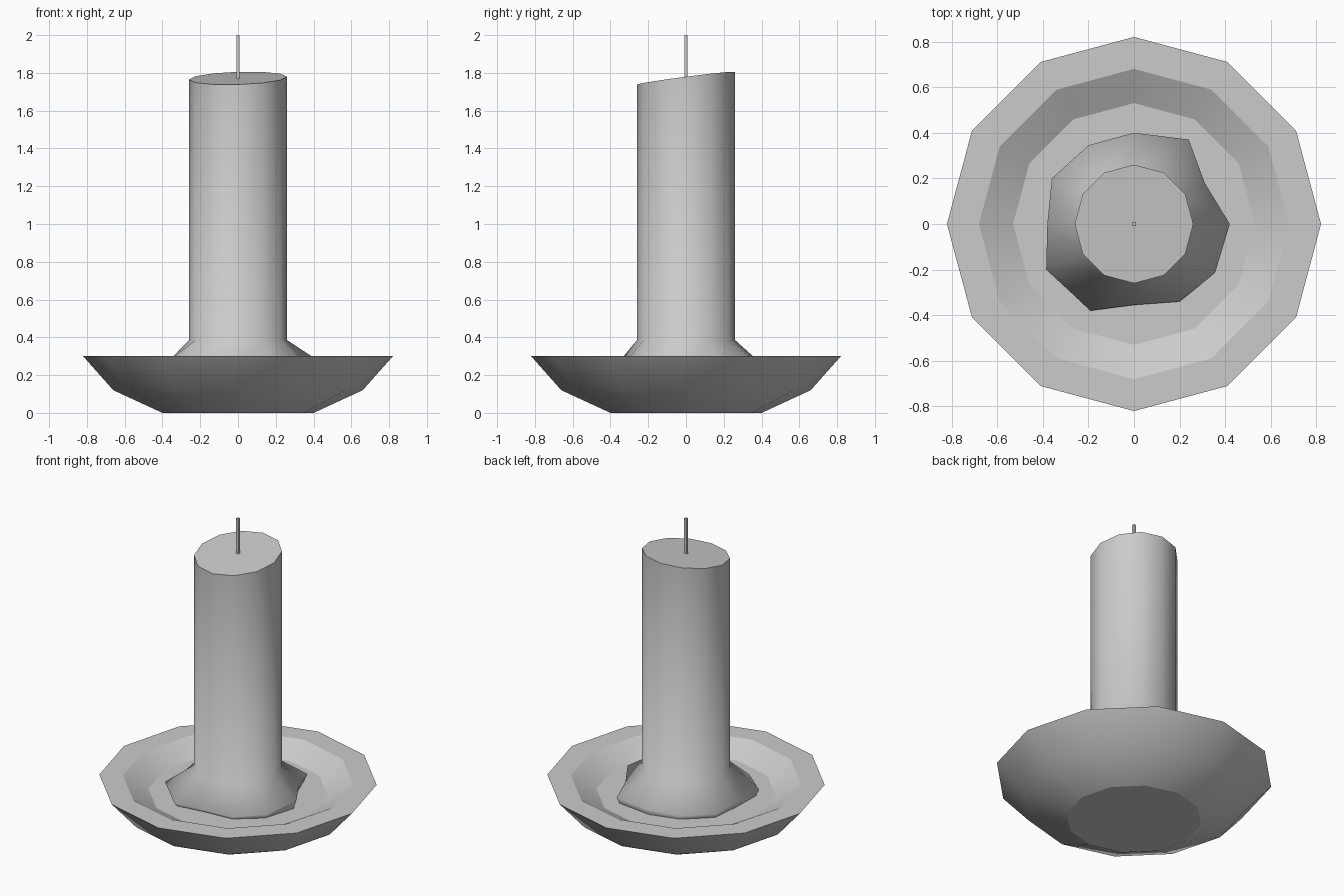
import bpy, bmesh, math

if "Cube" in bpy.data.objects:
    bpy.data.objects.remove(bpy.data.objects["Cube"])

SIDES = 12


def circle(r, z):
    """Twelve-sided ring; z may be a number or a function of x and y."""
    pts = []
    for i in range(SIDES):
        a = 2 * math.pi * i / SIDES
        x, y = r * math.cos(a), r * math.sin(a)
        pts.append((x, y, z(x, y) if callable(z) else z))
    return pts


def loft(name, rings, sharp):
    """Skin rings from bottom to top, cap both ends, keep listed rings sharp."""
    bm = bmesh.new()
    loops = [[bm.verts.new(p) for p in ring] for ring in rings]
    for a, b in zip(loops, loops[1:]):
        for i in range(len(a)):
            j = (i + 1) % len(a)
            bm.faces.new((a[i], a[j], b[j], b[i]))
    bm.faces.new(loops[0][::-1])
    bm.faces.new(loops[-1])
    for f in bm.faces:
        f.smooth = True
    for k in sharp:
        for i in range(len(loops[k])):
            bm.edges.get((loops[k][i - 1], loops[k][i])).smooth = False
    bmesh.ops.recalc_face_normals(bm, faces=bm.faces[:])
    me = bpy.data.meshes.new(name)
    bm.to_mesh(me)
    bm.free()
    ob = bpy.data.objects.new(name, me)
    bpy.context.collection.objects.link(ob)
    return ob


# Dish: outer bowl, flat rim, shallow inner slope and floor
dish_profile = [(0.40, 0), (0.66, 0.12), (0.82, 0.30), (0.68, 0.30), (0.53, 0.22)]
loft("dish", [circle(r, z) for r, z in dish_profile], sharp=[0, 2, 3, 4])

# Candle: uneven pool of melted wax flaring from a column with a slanted top
pool = [(0.42, 0, 0.28), (0.31, 0.18, 0.27), (0.24, 0.37, 0.26), (0, 0.40, 0.26),
        (-0.20, 0.345, 0.25), (-0.36, 0.20, 0.25), (-0.38, 0, 0.26), (-0.385, -0.20, 0.26),
        (-0.19, -0.38, 0.24), (0, -0.355, 0.24), (0.20, -0.34, 0.24), (0.355, -0.215, 0.25)]
pool_base = [(x * 0.95, y * 0.95, 0.215) for x, y, z in pool]
top = circle(0.26, lambda x, y: 1.772 + 0.13 * y + 0.03 * x)
loft("candle", [pool_base, pool, circle(0.26, 0.385), top], sharp=[0, 3])

# Wick: thin square stick
bpy.ops.mesh.primitive_cube_add(size=1, location=(0, 0, 1.88))
wick = bpy.context.object
wick.name = "wick"
wick.scale = (0.016, 0.016, 0.24)
